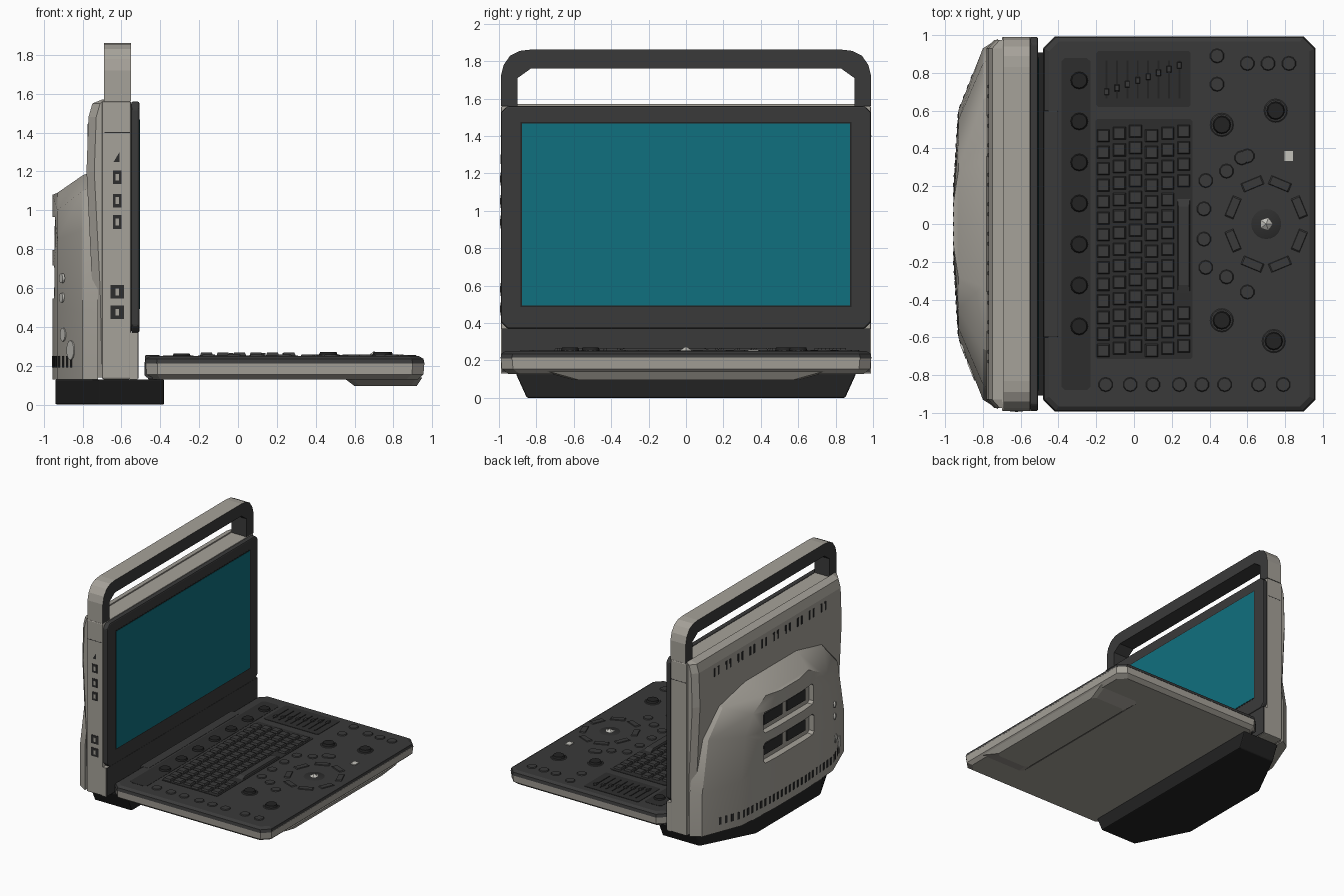
import bpy, bmesh, math
from mathutils import Matrix, Vector

cube = bpy.data.objects.get("Cube")
if cube:
    bpy.data.objects.remove(cube, do_unlink=True)


def material(name, *rgb):
    m = bpy.data.materials.new(name)
    m.use_nodes = True
    m.diffuse_color = (*rgb, 1)
    bsdf = m.node_tree.nodes["Principled BSDF"]
    bsdf.inputs["Base Color"].default_value = (*rgb, 1)
    bsdf.inputs["Roughness"].default_value = 0.6
    return m


GREY = material("warm grey", 0.38, 0.36, 0.32)
DARK = material("charcoal", 0.042, 0.042, 0.042)
BLACK = material("black", 0.016, 0.016, 0.016)
SHADE = material("dark recess", 0.027, 0.027, 0.027)
TEAL = material("teal glass", 0.005, 0.16, 0.21)
LIGHT = material("light grey", 0.55, 0.54, 0.5)


def finish(name, bm, mats, bevel=0, smooth=False):
    bmesh.ops.recalc_face_normals(bm, faces=bm.faces[:])
    mesh = bpy.data.meshes.new(name)
    bm.to_mesh(mesh)
    bm.free()
    obj = bpy.data.objects.new(name, mesh)
    bpy.context.collection.objects.link(obj)
    for m in mats:
        mesh.materials.append(m)
    if bevel:
        mod = obj.modifiers.new("edge", 'BEVEL')
        mod.width, mod.segments, mod.limit_method = bevel, 2, 'ANGLE'
    if smooth:
        bpy.ops.object.select_all(action='DESELECT')
        obj.select_set(True)
        bpy.context.view_layer.objects.active = obj
        bpy.ops.object.shade_smooth_by_angle(angle=math.radians(30))
    return obj


def place(axis, p, d):
    u, v = p
    return {'x': (d, u, v), 'y': (u, d, v), 'z': (u, v, d)}[axis]


def loft(name, axis, rings, mat, bevel=0, smooth=False):
    """Join outlines, each given as (depth, points), and cap both ends."""
    bm = bmesh.new()
    loops = [[bm.verts.new(place(axis, p, d)) for p in pts] for d, pts in rings]
    for a, b in zip(loops, loops[1:]):
        for i in range(len(a)):
            j = (i + 1) % len(a)
            bm.faces.new((a[i], a[j], b[j], b[i]))
    bm.faces.new(loops[0])
    bm.faces.new(loops[-1])
    return finish(name, bm, [mat], bevel, smooth)


def prism(name, axis, pts, lo, hi, mat, bevel=0):
    return loft(name, axis, [(lo, pts), (hi, pts)], mat, bevel)


def rect(u0, u1, v0, v1, c=0.0):
    if not c:
        return [(u0, v0), (u1, v0), (u1, v1), (u0, v1)]
    return [(u0 + c, v0), (u1 - c, v0), (u1, v0 + c), (u1, v1 - c),
            (u1 - c, v1), (u0 + c, v1), (u0, v1 - c), (u0, v0 + c)]


def mirrored(half):
    return half + [(-u, v) for u, v in reversed(half)]


def boxes(name, items, mat, taper=1.0):
    """Many boxes in one part: (centre, size, turn about z)."""
    bm = bmesh.new()
    for c, s, turn in items:
        new = bmesh.ops.create_cube(bm, size=1)["verts"]
        for v in new:
            if v.co.z > 0:
                v.co.x *= taper
                v.co.y *= taper
        mat4 = (Matrix.Translation(c) @ Matrix.Rotation(turn, 4, 'Z')
                @ Matrix.Diagonal((*s, 1)))
        bmesh.ops.transform(bm, matrix=mat4, verts=new)
    return finish(name, bm, [mat])


def dials(name, spots, radius, z, height, mat, sides=12):
    bm = bmesh.new()
    for x, y in spots:
        bmesh.ops.create_cone(bm, cap_ends=True, segments=sides, radius1=radius,
                              radius2=radius * 0.85, depth=height,
                              matrix=Matrix.Translation((x, y, z + height / 2)))
    return finish(name, bm, [mat], smooth=True)


# Foot under the display
foot = [(-0.38, 0.91), (-0.72, 0.91), (-0.94, 0.45)]
foot += [(x, -y) for x, y in reversed(foot)]
loft("foot", 'z', [(0, [(x, y * 0.935) for x, y in foot]), (0.13, foot)], BLACK, 0.008)

# Display housing, lower front panel and bezel
prism("display_housing", 'x', rect(-0.99, 0.99, 0.13, 1.56), -0.70, -0.55, GREY, 0.008)
prism("lower_housing", 'x', rect(-0.99, 0.99, 0.13, 0.37), -0.555, -0.518, GREY)
prism("lower_front_panel", 'x', rect(-0.985, 0.985, 0.135, 0.37), -0.52, -0.512, DARK)
prism("screen_bezel", 'x', rect(-0.99, 0.99, 0.37, 1.56, 0.035), -0.55, -0.507, DARK, 0.01)
prism("screen_border", 'x', rect(-0.885, 0.885, 0.485, 1.475), -0.51, -0.506, BLACK)
prism("screen", 'x', rect(-0.877, 0.877, 0.493, 1.467), -0.51, -0.504, TEAL)

# Carrying handle: grey outer band, dark elsewhere
outer = [(0.99, 1.56), (0.99, 1.72), (0.975, 1.78), (0.94, 1.83), (0.89, 1.855), (0.83, 1.862)]
inner = [(0.83, 1.76), (0.90, 1.71), (0.90, 1.56)]
outline = outer + [(-y, z) for y, z in reversed(outer)]
outline += [(-y, z) for y, z in reversed(inner)] + inner
handle = prism("handle", 'x', outline, -0.69, -0.55, GREY)
handle.data.materials.append(DARK)
for f in handle.data.polygons:
    outward = f.normal.y * f.center.y + f.normal.z > 0.1
    f.material_index = 0 if outward and abs(f.normal.x) < 0.5 else 1

# Back panel, stepped in towards its top
panel = [(-0.69, 0.14), (-0.74, 0.14), (-0.75, 0.6), (-0.78, 1.2), (-0.77, 1.48),
         (-0.75, 1.55), (-0.70, 1.57), (-0.69, 1.57)]
loft("back_panel", 'y', [(-0.975, [(min(-0.69, x + 0.04), z) for x, z in panel]),
                         (-0.93, panel), (0.93, panel),
                         (0.975, [(min(-0.69, x + 0.04), z) for x, z in panel])], GREY)

# Arched rear bulge
arches = [
    (-0.72, [(0.98, 0.13), (0.98, 0.5), (0.90, 0.92), (0.70, 1.13), (0.35, 1.21)]),
    (-0.80, [(0.93, 0.13), (0.93, 0.48), (0.85, 0.90), (0.66, 1.1), (0.33, 1.18)]),
    (-0.93, [(0.60, 0.13), (0.60, 0.5), (0.55, 0.85), (0.45, 1.0), (0.28, 1.09)]),
    (-0.955, [(0.20, 0.13), (0.20, 0.4), (0.18, 0.7), (0.16, 0.95), (0.12, 1.08)]),
]
bulge = loft("rear_bulge", 'x', [(x, mirrored(h)) for x, h in arches], GREY, smooth=True)

# Two recessed rear bays
for label, z in (("upper", 0.88), ("lower", 0.63)):
    cutter = prism(label + "_bay_cutter", 'x', rect(-0.33, 0.33, z - 0.085, z + 0.085, 0.02),
                   -1.0, -0.90, GREY)
    cutter.hide_render = True
    cutter.hide_set(True)
    cut = bulge.modifiers.new(label + "_bay", 'BOOLEAN')
    cut.operation, cut.object, cut.solver = 'DIFFERENCE', cutter, 'EXACT'
    boxes(label + "_bay_slots", [((-0.902, y, z), (0.012, 0.24, 0.09), 0)
                                 for y in (-0.15, 0.15)], SHADE)

# Vent slots along the rear
lower, upper = [], []
for i in range(-15, 16):
    y = i * 0.052
    a = abs(y)
    if a < 0.2:
        x, turn = -0.955, 0
    elif a < 0.6:
        x, turn = -0.955 + (a - 0.2) * 0.0625, 0.06
    else:
        x, turn = -0.93 + (a - 0.6) * 0.394, 0.375
    lower.append(((x, y, 0.22), (0.006, 0.022, 0.06), math.copysign(turn, -y)))
    if i % 3:
        upper.append(((-0.773, y, 1.41), (0.006, 0.018, 0.07), 0))
boxes("lower_vents", lower, SHADE)
boxes("upper_vents", upper, SHADE)

# Round sockets on the slanted end of the bulge
bm = bmesh.new()
facing = Vector((-0.93, -0.37, 0)).to_track_quat('Z', 'Y').to_matrix().to_4x4()
for y, z, r in ((-0.78, 0.28, 0.05), (-0.68, 0.36, 0.035), (-0.66, 0.55, 0.025), (-0.66, 0.65, 0.025)):
    spot = Matrix.Translation((-0.93 + (-y - 0.6) * 0.394, y, z)) @ facing
    bmesh.ops.create_cone(bm, cap_ends=True, segments=16, radius1=r, radius2=r, depth=0.012, matrix=spot)
finish("rear_sockets", bm, [LIGHT])

# Side ports
ports = [(1.17, 0.07), (1.05, 0.07), (0.94, 0.07), (0.58, 0.07), (0.475, 0.07)]
boxes("port_frames", [((-0.622, -0.99, z), (0.045 if z > 0.7 else 0.07, 0.006, h), 0)
                      for z, h in ports], SHADE)
boxes("port_tongues", [((-0.622, -0.99, z), (0.018, 0.01, h * 0.5), 0) for z, h in ports], GREY)
prism("port_mark", 'y', [(-0.64, 1.25), (-0.61, 1.25), (-0.61, 1.3)], -0.993, -0.985, SHADE)
boxes("side_seams", [((-0.622, s * 0.989, 1.4), (0.13, 0.004, 0.004), 0) for s in (-1, 1)], SHADE)

# Control deck: grey tray with a dark top
loft("deck_tray", 'z', [(0.128, rect(-0.46, 0.925, -0.95, 0.95, 0.06)),
                        (0.155, rect(-0.475, 0.955, -0.985, 0.985, 0.06)),
                        (0.215, rect(-0.475, 0.96, -0.99, 0.99, 0.06))], GREY)
loft("deck_top", 'z', [(0.21, rect(-0.48, 0.96, -0.992, 0.992, 0.06)),
                       (0.235, rect(-0.475, 0.955, -0.987, 0.987, 0.06)),
                       (0.25, rect(-0.45, 0.93, -0.965, 0.965, 0.05))], DARK)
prism("deck_rear_edge", 'y', [(-0.482, 0.15), (-0.46, 0.132), (-0.44, 0.132), (-0.44, 0.22), (-0.482, 0.22)],
      -0.93, 0.93, DARK)
loft("deck_underside_pad", 'z', [(0.095, rect(0.6, 0.92, -0.6, 0.6, 0.03)),
                                 (0.14, rect(0.54, 0.95, -0.76, 0.76, 0.03))], GREY)
prism("hinge_cover", 'z', rect(-0.48, -0.40, -0.6, 0.6), 0.2, 0.254, DARK, 0.008)

# Deck inlays
prism("dial_strip", 'z', rect(-0.385, -0.23, -0.88, 0.88, 0.02), 0.245, 0.252, SHADE)
prism("slider_panel", 'z', rect(-0.2, 0.3, 0.62, 0.915, 0.01), 0.245, 0.253, SHADE)
prism("key_bed", 'z', rect(-0.205, 0.31, -0.715, 0.555, 0.01), 0.245, 0.253, SHADE)

# Sliders
xs = [-0.145 + 0.055 * i for i in range(8)]
boxes("slider_slots", [((x, 0.765, 0.254), (0.01, 0.2, 0.004), 0) for x in xs], BLACK)
boxes("slider_caps", [((x, 0.7 + 0.02 * i, 0.259), (0.025, 0.035, 0.014), 0)
                      for i, x in enumerate(xs)], DARK, 0.8)

# Keyboard: six rows running along y, with a long space bar
keys = []
for row in range(6):
    x = -0.162 + 0.085 * row
    for k in range(14):
        y = -0.67 + 0.0875 * k + 0.012 * (row % 3)
        if row == 5 and -0.4 < y < 0.17:
            continue
        keys.append(((x, y, 0.258), (0.07, 0.07, 0.018), 0))
keys.append(((0.263, -0.115, 0.258), (0.07, 0.52, 0.018), 0))
boxes("keys", keys, DARK, 0.8)

# Dials
dials("strip_dials", [(-0.29, 0.76 - 0.217 * i) for i in range(7)], 0.047, 0.25, 0.014, BLACK)
big = [(0.465, 0.525), (0.75, 0.6), (0.465, -0.51), (0.74, -0.62)]
dials("dial_rims", big, 0.066, 0.247, 0.007, DARK, 20)
dials("control_dials", big, 0.05, 0.25, 0.02, BLACK)

# Push buttons
spots = [(x, -0.85) for x in (-0.15, -0.02, 0.1, 0.24, 0.36, 0.48, 0.66, 0.79)]
spots += [(0.44, 0.89), (0.44, 0.74), (0.6, 0.85), (0.71, 0.85), (0.82, 0.85), (0.57, 0.35)]
spots += [(x, s * y) for s in (-1, 1) for x, y in ((0.38, 0.23), (0.49, 0.28), (0.37, 0.08), (0.6, 0.36))]
dials("push_buttons", spots, 0.04, 0.248, 0.009, DARK, 10)

# Pads ringed about the trackball
pads = []
for deg in range(0, 360, 45):
    a = math.radians(deg + 22.5)
    pads.append(((0.7 + 0.19 * math.cos(a), 0.23 * math.sin(a), 0.252), (0.05, 0.12, 0.008), a))
boxes("trackball_pads", pads, DARK, 0.85)
boxes("marker_button", [((0.82, 0.36, 0.253), (0.045, 0.055, 0.008), 0)], LIGHT)

# Trackball
dials("trackball_collar", [(0.7, 0)], 0.085, 0.247, 0.007, SHADE, 20)
bm = bmesh.new()
bmesh.ops.create_icosphere(bm, subdivisions=1, radius=0.07, matrix=Matrix.Translation((0.7, 0, 0.205)))
finish("trackball", bm, [LIGHT])
